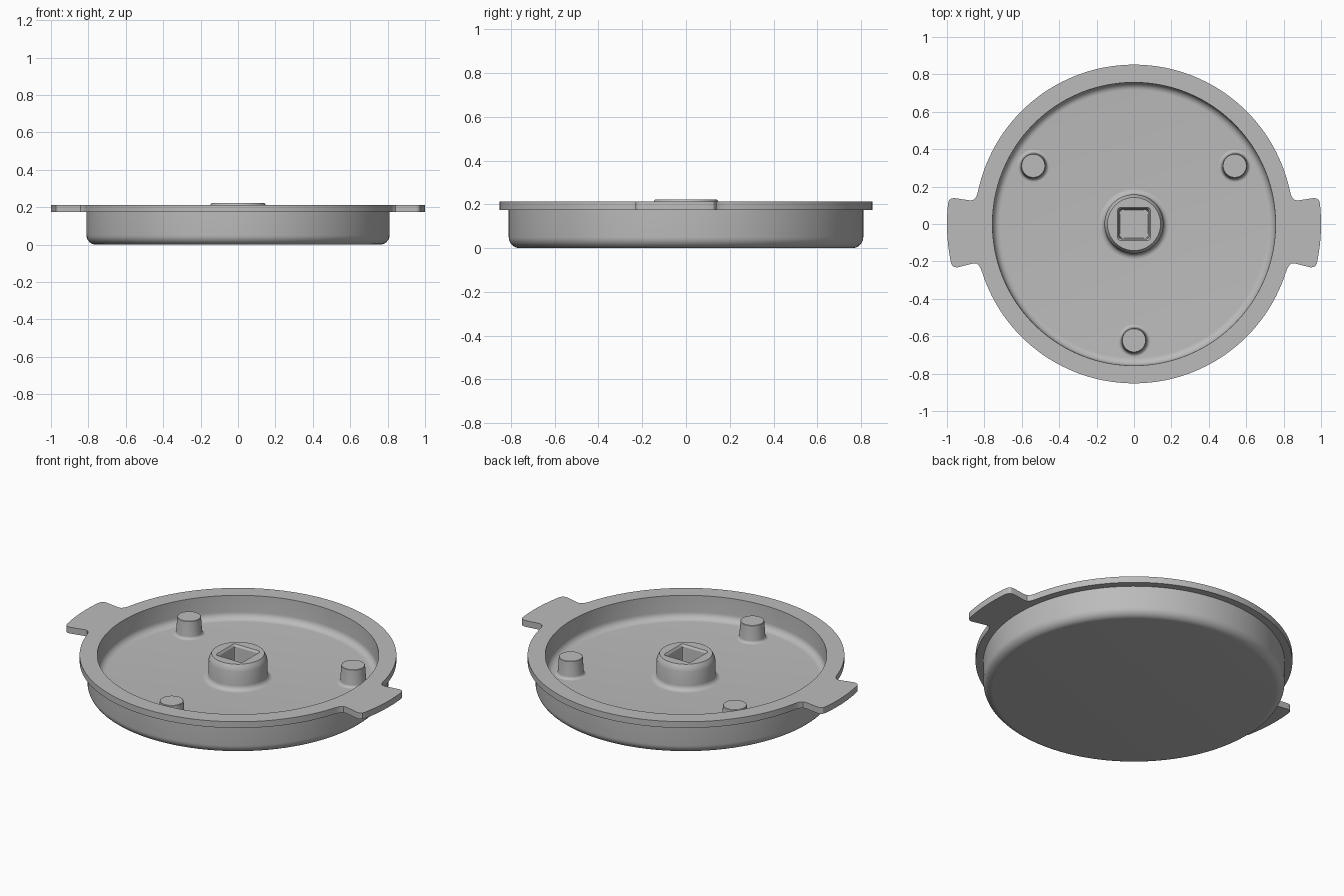
import bpy, bmesh
from math import sin, cos, pi, radians

old = bpy.data.objects.get("Cube")
if old:
    bpy.data.objects.remove(old, do_unlink=True)

grey = bpy.data.materials.new("plain grey")
grey.use_nodes = True
COLOUR = (0.5, 0.5, 0.5, 1)
grey.diffuse_color = COLOUR
grey.node_tree.nodes["Principled BSDF"].inputs["Base Color"].default_value = COLOUR

FLOOR, RIM_LOW, RIM_TOP = 0.075, 0.175, 0.212
RIM_R = 0.852


def finish(bm, name):
    bmesh.ops.recalc_face_normals(bm, faces=bm.faces)
    mesh = bpy.data.meshes.new(name)
    bm.to_mesh(mesh)
    bm.free()
    mesh.materials.append(grey)
    obj = bpy.data.objects.new(name, mesh)
    bpy.context.collection.objects.link(obj)
    bpy.ops.object.select_all(action='DESELECT')
    obj.select_set(True)
    bpy.context.view_layer.objects.active = obj
    bpy.ops.object.shade_smooth_by_angle(angle=radians(25))
    return obj


def arc(cx, cz, r, start, end, steps=8):
    """Profile points along a circular fillet, angles in degrees."""
    angles = [radians(start + (end - start) * i / steps) for i in range(steps + 1)]
    return [(cx + r * cos(a), cz + r * sin(a)) for a in angles]


def loft(name, profile, segments, centre=(0, 0), square=()):
    """Turn a profile about z; rings listed in square are rounded squares."""
    bm = bmesh.new()
    rings = []
    for i, (r, z) in enumerate(profile):
        ring = []
        for k in range(segments):
            a = 2 * pi * k / segments
            c, s = cos(a), sin(a)
            d = r / (abs(c) ** 14 + abs(s) ** 14) ** (1 / 14) if i in square else r
            ring.append(bm.verts.new((centre[0] + d * c, centre[1] + d * s, z)))
        rings.append(ring)
    for low, high in zip(rings, rings[1:]):
        for k in range(segments):
            n = (k + 1) % segments
            bm.faces.new((low[k], low[n], high[n], high[k]))
    bm.faces.new(rings[0])
    bm.faces.new(rings[-1])
    return finish(bm, name)


# Round dish: bottom fillet, flange, inner wall and floor fillet
dish = arc(0.76, 0.05, 0.05, -90, 0)
dish += [(0.81, RIM_LOW), (RIM_R, RIM_LOW), (RIM_R, RIM_TOP), (0.757, RIM_TOP)]
dish += arc(0.715, FLOOR + 0.04, 0.04, 0, -90)
loft("dish", dish, 160)

# Central boss with a tapered square socket
boss = arc(0.186, FLOOR + 0.028, 0.028, 270, 180, 6)
boss += [(0.158, 0.185), (0.152, 0.205), (0.142, 0.222)]
first = len(boss)
boss += [(0.088, 0.222), (0.08, 0.21), (0.075, FLOOR + 0.005)]
loft("socket_boss", boss, 96, square=range(first, first + 3))

# Three tapered locating pegs with flared feet
for i, angle in enumerate((30, 150, 270)):
    a = radians(angle)
    peg = arc(0.086, FLOOR + 0.016, 0.016, 270, 180, 5)
    peg += [(0.064, 0.176), (0.062, 0.178)]
    loft(f"peg_{i + 1}", peg, 48, (0.622 * cos(a), 0.622 * sin(a)))


# Side tabs: radial edges, rounded corners and fillets into the flange
def tab(name, side):
    top, bottom = 8.2, -13.8
    # Polar half outline: radius and angle beyond the tab edge
    edge = [(RIM_R, 4.2), (0.853, 2.6), (0.858, 1.2), (0.868, 0.3), (0.885, 0),
            (0.972, 0), (0.987, -0.3), (0.997, -0.9), (1.0, -1.8)]
    outline = [(r, top + d) for r, d in edge]
    outline += [(1.0, top - 1.8 - (top - bottom - 3.6) * i / 12) for i in range(1, 12)]
    outline += [(r, bottom - d) for r, d in reversed(edge)]
    span = top - bottom + 8.4
    outline += [(RIM_R - 0.002, bottom - 4.2 + span * i / 12) for i in range(13)]
    bm = bmesh.new()
    verts = [bm.verts.new((side * r * cos(radians(a)), r * sin(radians(a)), RIM_LOW))
             for r, a in outline]
    face = bm.faces.new(verts)
    grown = bmesh.ops.extrude_face_region(bm, geom=[face])["geom"]
    for v in grown:
        if isinstance(v, bmesh.types.BMVert):
            v.co.z = RIM_TOP
    return finish(bm, name)


tab("left_tab", 1)
tab("right_tab", -1)
